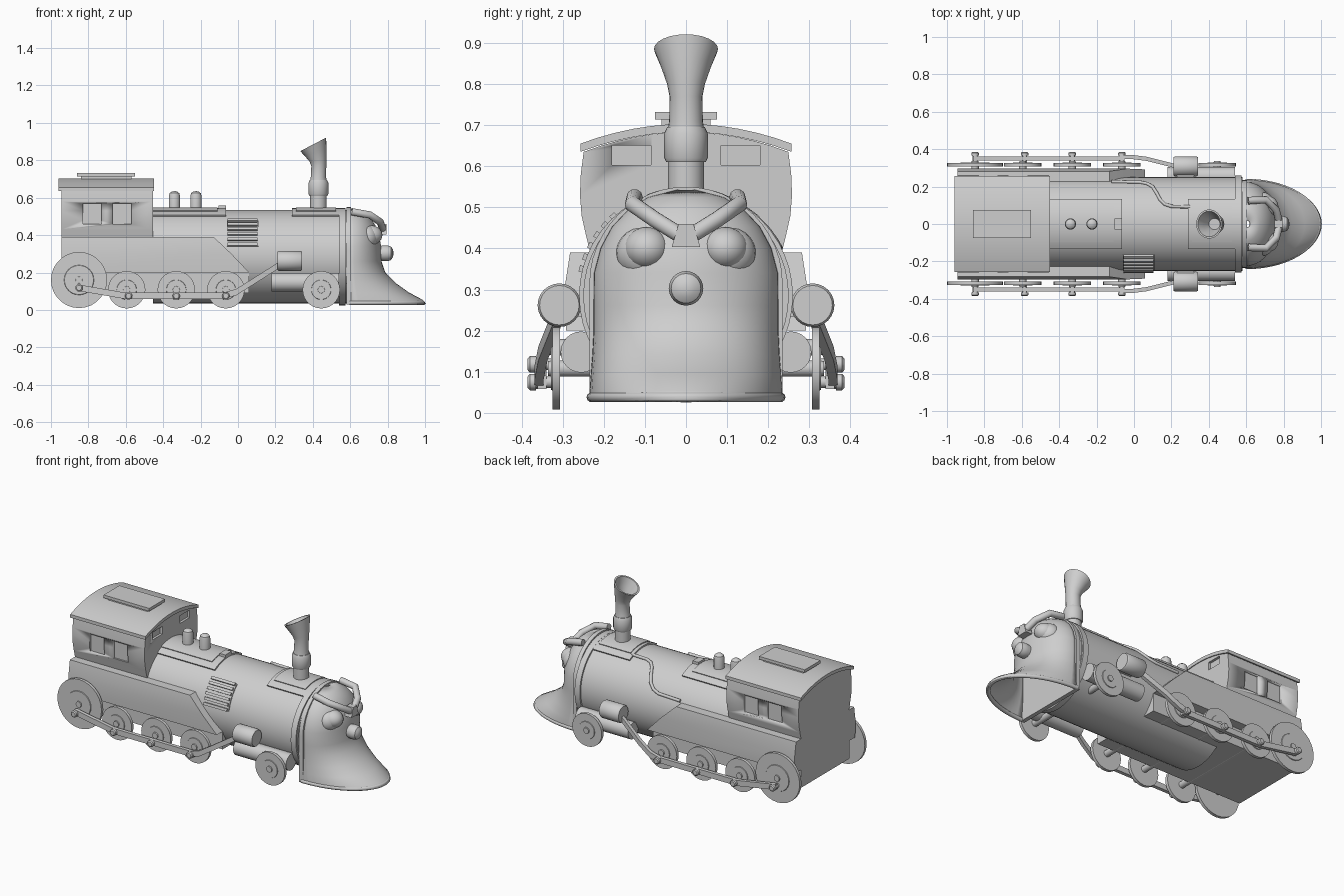
import bpy, bmesh, math
from mathutils import Vector, Matrix

cube = bpy.data.objects.get("Cube")
if cube:
    bpy.data.objects.remove(cube, do_unlink=True)

grey = bpy.data.materials.new("light_grey")
grey.use_nodes = True
grey.diffuse_color = (0.62, 0.62, 0.62, 1)
grey.node_tree.nodes["Principled BSDF"].inputs["Base Color"].default_value = (0.62, 0.62, 0.62, 1)

AXIS_Z, RADIUS = 0.285, 0.25   # boiler axis height and radius


def finish(name, bm, angle=35):
    bmesh.ops.recalc_face_normals(bm, faces=bm.faces)
    mesh = bpy.data.meshes.new(name)
    bm.to_mesh(mesh)
    bm.free()
    mesh.materials.append(grey)
    for face in mesh.polygons:
        face.use_smooth = True
    mesh.set_sharp_from_angle(angle=math.radians(angle))
    obj = bpy.data.objects.new(name, mesh)
    bpy.context.collection.objects.link(obj)
    return obj


def loft(name, rings, closed=True, caps=True):
    """Skin a list of equal-length point rings."""
    bm = bmesh.new()
    rows = [[bm.verts.new(p) for p in ring] for ring in rings]
    n = len(rows[0])
    for a, b in zip(rows, rows[1:]):
        for i in range(n if closed else n - 1):
            j = (i + 1) % n
            bm.faces.new((a[i], a[j], b[j], b[i]))
    if caps:
        bm.faces.new(rows[0])
        bm.faces.new(rows[-1])
    return finish(name, bm)


def prism_x(name, yz, x0, x1):
    return loft(name, [[(x, y, z) for y, z in yz] for x in (x0, x1)])


def disc(center, normal, r, n):
    turn = Vector((0, 0, 1)).rotation_difference(Vector(normal)).to_matrix()
    steps = [math.tau * i / n for i in range(n)]
    return [Vector(center) + turn @ Vector((r * math.cos(a), r * math.sin(a), 0)) for a in steps]


def cylinder(name, p0, p1, r, n=24):
    axis = Vector(p1) - Vector(p0)
    return loft(name, [disc(p0, axis, r, n), disc(p1, axis, r, n)])


def turned(name, base, axis, profile, n=24):
    """Revolve (distance, radius) pairs along an axis."""
    axis = Vector(axis)
    return loft(name, [disc(Vector(base) + axis * h, axis, r, n) for h, r in profile])


def box_into(bm, lo, hi):
    lo, hi = Vector(lo), Vector(hi)
    place = Matrix.Translation((lo + hi) / 2) @ Matrix.Diagonal((hi - lo).to_4d())
    bmesh.ops.create_cube(bm, size=1, matrix=place)


def box(name, lo, hi):
    bm = bmesh.new()
    box_into(bm, lo, hi)
    return finish(name, bm)


def ball(name, center, radii):
    bm = bmesh.new()
    place = Matrix.Translation(center) @ Matrix.Diagonal((*radii, 1))
    bmesh.ops.create_uvsphere(bm, u_segments=24, v_segments=14, radius=1, matrix=place)
    return finish(name, bm)


def tube(name, points, r):
    curve = bpy.data.curves.new(name, "CURVE")
    curve.dimensions = "3D"
    curve.bevel_depth, curve.bevel_resolution, curve.use_fill_caps = r, 3, True
    line = curve.splines.new("POLY")
    line.points.add(len(points) - 1)
    for p, co in zip(line.points, points):
        p.co = (*co, 1)
    line.use_smooth = True
    curve.materials.append(grey)
    obj = bpy.data.objects.new(name, curve)
    bpy.context.collection.objects.link(obj)


def bar(name, points, hy=0.011, hz=0.017):
    corners = [(-hy, -hz), (hy, -hz), (hy, hz), (-hy, hz)]
    loft(name, [[(x, y + a, z + b) for a, b in corners] for x, y, z in points])


def on_boiler(x, a, r):
    return (x, r * math.sin(a), AXIS_Z + r * math.cos(a))


def shell(name, x0, x1, r, a0, a1, n=14):
    """Curved plate lying on the boiler between two angles from the top."""
    steps = [a0 + (a1 - a0) * i / n for i in range(n + 1)]
    arc = [on_boiler(0, a, r)[1:] for a in steps] + [on_boiler(0, a, RADIUS - 0.01)[1:] for a in reversed(steps)]
    return prism_x(name, arc, x0, x1)


# Boiler and front band
cylinder("boiler", (-0.455, 0, AXIS_Z), (0.58, 0, AXIS_Z), RADIUS, 48)
cylinder("boiler_band", (0.54, 0, AXIS_Z), (0.575, 0, AXIS_Z), 0.26, 48)
arch = [(0.235 * math.cos(math.pi * i / 24), 0.315 + 0.235 * math.sin(math.pi * i / 24)) for i in range(25)]
prism_x("front_arch", [(0.235, 0.03)] + arch + [(-0.235, 0.03)], 0.58, 0.605)

# Hollow face flaring into the skirt: height, depth, half width
face = [(0.03, .4, .23), (0.05, .385, .23), (0.09, .31, .227), (0.14, .24, .223), (0.2, .182, .22),
        (0.26, .162, .22), (0.34, .16, .219), (0.4, .15, .203), (0.45, .13, .176), (0.49, .105, .138),
        (0.52, .07, .09), (0.538, .02, .02)]
half = [math.pi * (i / 28 - 0.5) for i in range(29)]
nose = loft("face_skirt", [[(0.6 + d * math.cos(a), w * math.sin(a), z) for a in half] for z, d, w in face],
            closed=False, caps=False)
thick = nose.modifiers.new("thickness", "SOLIDIFY")
thick.thickness, thick.offset = 0.01, 0
tube("skirt_lip", [(0.595 + 0.393 * math.cos(a), 0.23 * math.sin(a), 0.038) for a in half], 0.012)

# Facial features
for s in (-1, 1):
    ball("eye_socket", (0.69, s * 0.1, 0.388), (0.06, 0.07, 0.065))
    ball("eye", (0.71, s * 0.095, 0.4), (0.062, 0.056, 0.052))
    tube("brow", [(0.61, s * 0.125, 0.525), (0.705, s * 0.13, 0.508), (0.76, s * 0.075, 0.47),
                  (0.775, s * 0.015, 0.433)], 0.02)
knot = [(-0.035, 0.403), (0.035, 0.403), (0.018, 0.46), (-0.018, 0.46)]
prism_x("brow_knot", knot, 0.75, 0.795)
turned("nose_knob", (0.75, 0, 0.303), (1, 0, 0),
       [(0, .038), (.03, .042), (.05, .042), (.068, .036), (.078, .022), (.081, .006)])

# Chimney with a slanted flared mouth: x, height, radius, tilt
turned("chimney_base", (0.43, 0, 0.52), (0, 0, 1), [(0, .044), (.1, .044)])
turned("chimney_collar", (0.43, 0, 0.61), (0, 0, 1), [(0, .048), (.01, .053), (.07, .053), (.085, .046)])
stack = [(.43, .68, .046, 0), (.43, .71, .041, 0), (.432, .77, .04, 0), (.428, .8, .046, -.15),
         (.415, .845, .062, -.35), (.402, .885, .078, -.48), (.402, .885, .068, -.48),
         (.418, .84, .05, -.35), (.43, .78, .03, 0)]
loft("chimney_stack", [disc((x, 0, z), (math.sin(t), 0, math.cos(t)), r, 24) for x, z, r, t in stack])

# Saddle plates and domes on the boiler top
for x0, x1, name in ((0.29, 0.54, "chimney_saddle"), (-0.455, -0.065, "dome_saddle")):
    shell(name, x0, x1, 0.259, -0.54, 0.54)
shell("chimney_saddle_panel", 0.31, 0.525, 0.264, -0.37, 0.37)
shell("dome_saddle_panel", -0.455, -0.11, 0.264, -0.37, 0.37)
box("saddle_block", (-0.105, -0.03, 0.53), (-0.065, 0.03, 0.558))
for x in (-0.34, -0.225):
    turned("dome", (x, 0, 0.53), (0, 0, 1), [(0, .03), (.08, .03), (.094, .026), (.102, .016), (.105, .004)])

# Side vent on one side, pipe on the other
shell("vent_panel", -0.06, 0.11, 0.256, -1.35, -0.71)
for i in range(6):
    a = -1.35 + i * 0.116
    shell("vent_slat", -0.055, 0.105, 0.268, a, a + 0.06, 3)
pipe = [(.3, .37), (.2, .38), (.165, .43), (.14, .54), (.12, .72), (.1, .9), (.07, 1.02), (.03, 1.08), (-.12, 1.1)]
tube("side_pipe", [on_boiler(x, a, 0.254) for x, a in pipe], 0.009)

# Casing under the cab: height, front end, half width
casing = [(0.09, 0.06, 0.235), (0.2, 0.06, 0.235), (0.2, 0.06, 0.292), (0.3, -0.035, 0.296), (0.39, -0.13, 0.282)]
loft("casing", [[(-0.945, -w, z), (x, -w, z), (x, w, z), (-0.945, w, z)] for z, x, w in casing])


# Cab with sunken windows
def roof_line(lift, reach, n=12):
    return [(reach * (1 - 2 * i / n), 0.635 + lift + 0.048 * (1 - (1 - 2 * i / n) ** 2)) for i in range(n + 1)]


wall = [(0.225, 0.36), (0.243, 0.43), (0.254, 0.48), (0.258, 0.53), (0.256, 0.58)]
cab = prism_x("cab", wall + roof_line(0, 0.249) + [(-y, z) for y, z in reversed(wall)], -0.945, -0.455)
cut = bmesh.new()
for s in (-1, 1):
    for x in (-0.83, -0.67):
        y0, y1 = sorted((s * 0.24, s * 0.3))
        box_into(cut, (x, y0, 0.46), (x + 0.1, y1, 0.57))
    y0, y1 = sorted((s * 0.085, s * 0.18))
    box_into(cut, (-0.47, y0, 0.603), (-0.4, y1, 0.65))
cutter = finish("window_cutter", cut)
cutter.hide_render = True
mod = cab.modifiers.new("windows", "BOOLEAN")
mod.object, mod.solver = cutter, "EXACT"
graph = bpy.context.evaluated_depsgraph_get()
cab_mesh = bpy.data.meshes.new_from_object(cab.evaluated_get(graph))
cab.modifiers.clear()
cab.data = cab_mesh
bpy.data.objects.remove(cutter, do_unlink=True)
prism_x("cab_roof", roof_line(0.02, 0.257) + roof_line(0, 0.257)[::-1], -0.96, -0.45)
box("hatch_base", (-0.84, -0.06, 0.68), (-0.57, 0.06, 0.718))
box("hatch_lid", (-0.86, -0.076, 0.714), (-0.55, 0.076, 0.732))

# Wheels, rods and cylinders, mirrored to both sides
wheels = [(-0.85, 0.16, 0.15), (-0.595, 0.108, 0.1), (-0.33, 0.108, 0.1), (-0.065, 0.108, 0.1), (0.445, 0.108, 0.1)]
for x, z, r in wheels:
    cylinder("axle", (x, -0.31, z), (x, 0.31, z), 0.02, 12)
for s in (-1, 1):
    for x, z, r in wheels:
        turned("wheel", (x, s * 0.307, z), (0, s, 0), [(0, r), (.018, r)], 28)
        turned("wheel_hub", (x, s * 0.32, z), (0, s, 0), [(0, r * .55), (.009, r * .52)])
        turned("axle_cap", (x, s * 0.32, z), (0, s, 0), [(0, .02), (.016, .018)], 12)
    for x, z in ((-0.85, 0.118), (-0.585, 0.075), (-0.33, 0.075), (-0.065, 0.075)):
        turned("crank_pin", (x, s * 0.32, z), (0, s, 0),
               [(0, .014), (.045, .014), (.045, .02), (.06, .02), (.065, .014)], 12)
    bar("coupling_rod", [(-0.86, s * 0.35, 0.12), (-0.6, s * 0.35, 0.075), (-0.05, s * 0.35, 0.075)])
    bar("main_rod", [(-0.08, s * 0.358, 0.075), (-0.01, s * 0.358, 0.095), (0.07, s * 0.348, 0.145),
                     (0.22, s * 0.31, 0.24)])
    turned("piston_drum", (0.21, s * 0.308, 0.262), (1, 0, 0), [(0, .048), (.008, .053), (.125, .053), (.133, .048)])
    box("drum_bracket", (0.23, min(s * 0.23, s * 0.28), 0.235), (0.32, max(s * 0.23, s * 0.28), 0.285))
    cylinder("lower_cylinder", (0.18, s * 0.255, 0.148), (0.54, s * 0.255, 0.148), 0.05)
